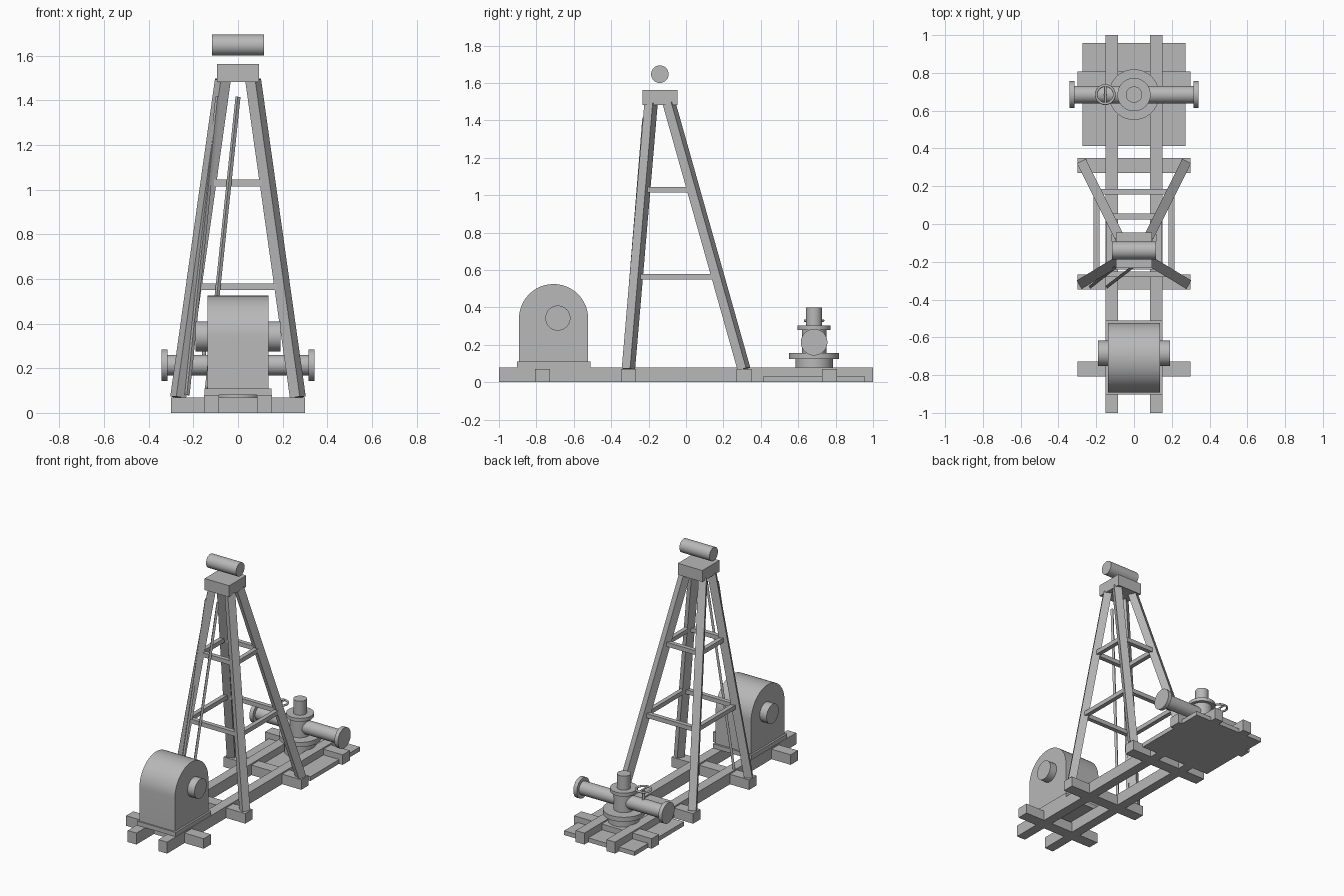
import bpy
import bmesh
from math import pi, cos, sin, radians
from mathutils import Matrix, Vector

if "Cube" in bpy.data.objects:
    bpy.data.objects.remove(bpy.data.objects["Cube"])

GREY = (0.48, 0.48, 0.48, 1.0)
steel = bpy.data.materials.new("plain grey")
steel.use_nodes = True
steel.diffuse_color = GREY
steel.node_tree.nodes["Principled BSDF"].inputs["Base Color"].default_value = GREY


def finish(name, bm, smooth=False):
    bmesh.ops.recalc_face_normals(bm, faces=bm.faces)
    mesh = bpy.data.meshes.new(name)
    bm.to_mesh(mesh)
    bm.free()
    mesh.materials.append(steel)
    if smooth:
        mesh.shade_smooth()
        mesh.set_sharp_from_angle(angle=radians(35))
    ob = bpy.data.objects.new(name, mesh)
    bpy.context.collection.objects.link(ob)
    return ob


def box(name, x, y, z):
    """Box from (min, max) ranges."""
    size = [b - a for a, b in (x, y, z)]
    mid = [(a + b) / 2 for a, b in (x, y, z)]
    bm = bmesh.new()
    bmesh.ops.create_cube(bm, size=1, matrix=Matrix.Translation(mid) @ Matrix.Diagonal((*size, 1)))
    return finish(name, bm)


def beam(name, a, b, width):
    """Square bar between two points, one pair of sides kept level."""
    a, b = Vector(a), Vector(b)
    along = (b - a).normalized()
    side = along.cross(Vector((0, 0, 1))).normalized()
    other = along.cross(side)
    turn = Matrix((side, other, along)).transposed().to_4x4()
    size = Matrix.Diagonal((width, width, (b - a).length, 1))
    bm = bmesh.new()
    bmesh.ops.create_cube(bm, size=1, matrix=Matrix.Translation((a + b) / 2) @ turn @ size)
    return finish(name, bm)


def rod(name, a, b, radius, sides=40):
    """Round bar between two points."""
    a, b = Vector(a), Vector(b)
    turn = (b - a).to_track_quat('Z', 'Y').to_matrix().to_4x4()
    bm = bmesh.new()
    bmesh.ops.create_cone(bm, cap_ends=True, segments=sides, radius1=radius, radius2=radius,
                          depth=(b - a).length, matrix=Matrix.Translation((a + b) / 2) @ turn)
    return finish(name, bm, True)


# Skid base
for s, label in ((-1, "right"), (1, "left")):
    box(label + "_skid_rail", sorted((s * 0.085, s * 0.152)), (-1, 1), (0, 0.08))
for i, y in enumerate((-0.767, -0.308, 0.31, 0.767)):
    box(f"cross_beam_{i + 1}", (-0.3, 0.3), (y - 0.04, y + 0.04), (0, 0.07))
box("rear_slab", (-0.272, 0.272), (0.412, 0.957), (0, 0.03))

# Winch housing: arched outline pushed through its width
box("winch_base", (-0.15, 0.15), (-0.903, -0.51), (0.08, 0.11))
R, MID, SPRING, HALF = 0.185, -0.708, 0.34, 0.137
outline = [(MID - R, 0.11), (MID + R, 0.11)]
outline += [(MID + R * cos(t * pi / 24), SPRING + R * sin(t * pi / 24)) for t in range(25)]
bm = bmesh.new()
face = bm.faces.new([bm.verts.new((-HALF, y, z)) for y, z in outline])
new = bmesh.ops.extrude_face_region(bm, geom=[face])["geom"]
bmesh.ops.translate(bm, vec=(2 * HALF, 0, 0), verts=[v for v in new if isinstance(v, bmesh.types.BMVert)])
finish("winch_housing", bm, True)
rod("winch_shaft", (-0.19, -0.685, 0.343), (0.19, -0.685, 0.343), 0.067)

# Tower legs
FOOT, HEAD = 0.07, 1.49
ENDS = {"front": (-0.308, -0.187), "rear": (0.31, -0.09)}


def leg_point(s, end, z):
    t = (z - FOOT) / (HEAD - FOOT)
    y0, y1 = ENDS[end]
    return (s * (0.268 - 0.2 * t), y0 + (y1 - y0) * t, z)


for end in ENDS:
    for s, label in ((-1, "right"), (1, "left")):
        beam(f"{end}_{label}_leg", leg_point(s, end, FOOT), leg_point(s, end, HEAD), 0.052)

# Horizontal brace rings
for z, level in ((0.565, "lower"), (1.03, "upper")):
    for end in ENDS:
        beam(f"{level}_{end}_brace", leg_point(-1, end, z), leg_point(1, end, z), 0.03)
    for s, label in ((-1, "right"), (1, "left")):
        beam(f"{level}_{label}_brace", leg_point(s, "front", z), leg_point(s, "rear", z), 0.03)

# Tower head and roller
box("tower_cap", (-0.095, 0.095), (-0.233, -0.045), (1.483, 1.563))
rod("crown_roller", (-0.116, -0.14, 1.647), (0.116, -0.14, 1.647), 0.047)

# Ladder rails leaning on the front
for i, (x0, x1) in enumerate(((-0.228, -0.09), (-0.14, 0.0))):
    beam(f"ladder_rail_{i + 1}", (x0, -0.33, 0.08), (x1, -0.222, 1.415), 0.016)

# Wellhead stack
WY, PZ = 0.685, 0.214
for name, z0, z1, r in (("wellhead_foot", 0.03, 0.123, 0.1),
                        ("wellhead_flange", 0.123, 0.155, 0.134),
                        ("wellhead_body", 0.155, 0.278, 0.065),
                        ("upper_flange", 0.278, 0.302, 0.088),
                        ("wellhead_stem", 0.302, 0.4, 0.043)):
    rod(name, (0, WY, z0), (0, WY, z1), r)

# Side pipe with end flanges
rod("cross_pipe", (-0.33, WY, PZ), (0.33, WY, PZ), 0.046)
for s, label in ((-1, "right"), (1, "left")):
    rod(label + "_pipe_flange", (s * 0.315, WY, PZ), (s * 0.342, WY, PZ), 0.071)

# Valve handwheel
WX, WZ = -0.152, 0.33
bpy.ops.mesh.primitive_torus_add(location=(WX, WY, WZ), major_radius=0.048, minor_radius=0.007,
                                 major_segments=32, minor_segments=10)
wheel = bpy.context.object
wheel.name = "handwheel_rim"
wheel.data.materials.append(steel)
wheel.data.shade_smooth()
rod("handwheel_spoke", (WX, WY - 0.048, WZ), (WX, WY + 0.048, WZ), 0.006, 12)
rod("handwheel_stem", (WX, WY, PZ), (WX, WY, WZ), 0.009, 16)
